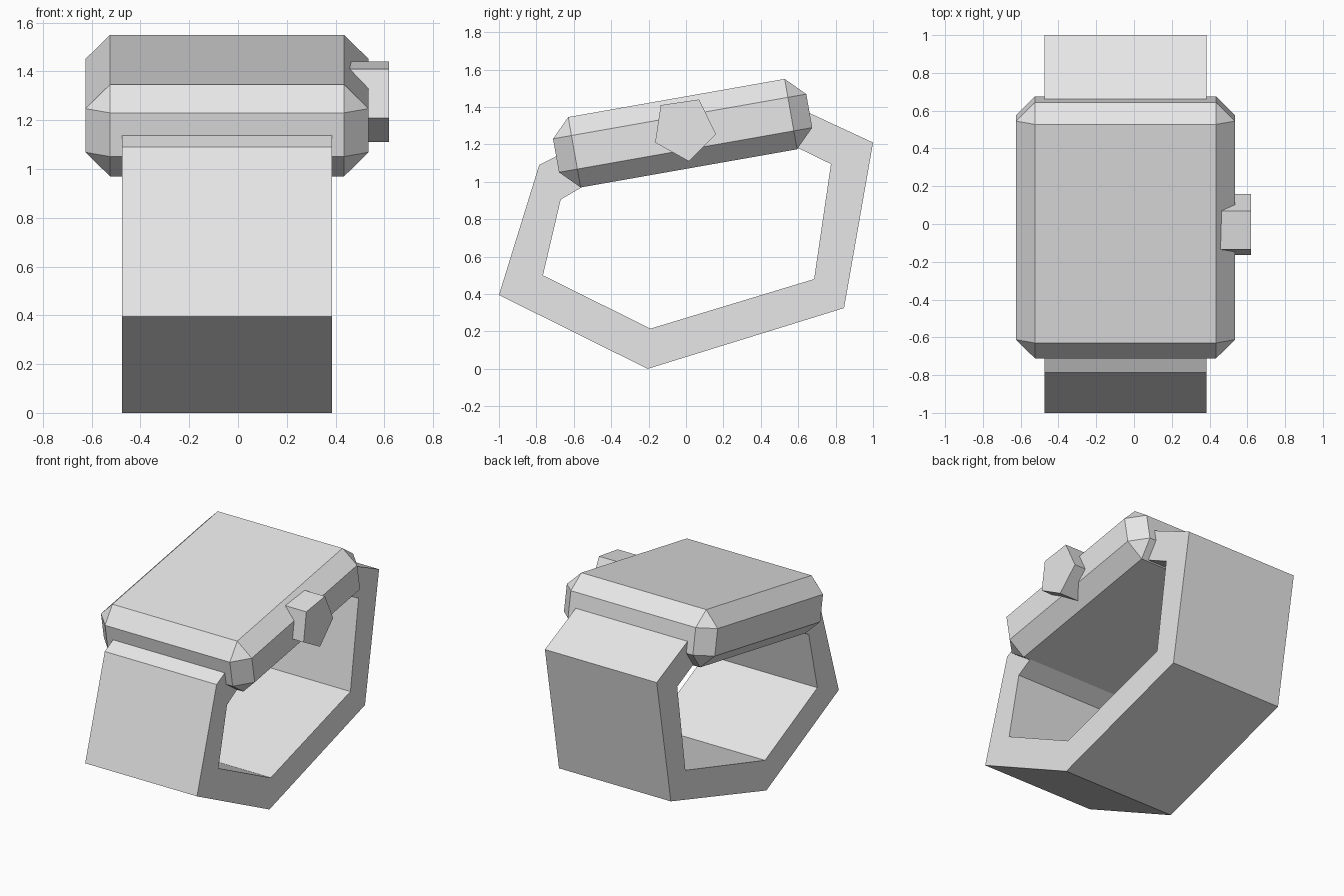
import bpy
import bmesh
from math import radians

cube = bpy.data.objects.get("Cube")
if cube:
    bpy.data.objects.remove(cube, do_unlink=True)

grey = bpy.data.materials.new("light_grey")
grey.use_nodes = True
grey.diffuse_color = (0.8, 0.8, 0.8, 1)
grey.node_tree.nodes["Principled BSDF"].inputs["Base Color"].default_value = (0.8, 0.8, 0.8, 1)


def finish(name, bm):
    bmesh.ops.recalc_face_normals(bm, faces=bm.faces[:])
    mesh = bpy.data.meshes.new(name)
    bm.to_mesh(mesh)
    bm.free()
    mesh.materials.append(grey)
    obj = bpy.data.objects.new(name, mesh)
    bpy.context.collection.objects.link(obj)
    return obj


def prism(name, profile, x0, x1):
    """Extrude a side profile of (y, z) points along x."""
    bm = bmesh.new()
    face = bm.faces.new([bm.verts.new((x0, y, z)) for y, z in profile])
    new = bmesh.ops.extrude_face_region(bm, geom=[face])["geom"]
    verts = [v for v in new if isinstance(v, bmesh.types.BMVert)]
    bmesh.ops.translate(bm, verts=verts, vec=(x1 - x0, 0, 0))
    return finish(name, bm)


# Strap: angular open loop whose ends are hidden in the case
outer = [(-0.6, 1.185), (-0.785, 1.09), (-1, 0.395), (-0.205, 0),
         (0.845, 0.325), (1, 1.21), (0.58, 1.405)]
inner = [(0.54, 1.21), (0.775, 1.095), (0.685, 0.48), (-0.19, 0.215),
         (-0.765, 0.5), (-0.67, 0.905), (-0.5, 1.005)]
prism("strap", outer + inner, -0.475, 0.385)

# Case: tilted box with wide single chamfers
bm = bmesh.new()
bmesh.ops.create_cube(bm, size=1)
bmesh.ops.scale(bm, verts=bm.verts[:], vec=(1.16, 1.375, 0.382))
case = finish("watch_case", bm)
case.location = (-0.045, -0.018, 1.26)
case.rotation_euler.x = radians(10)
bevel = case.modifiers.new("chamfer", "BEVEL")
bevel.width = 0.1
bevel.segments = 1

# Crown: five-sided knob on the left side
crown = [(0.07, 1.44), (0.16, 1.255), (0.015, 1.11), (-0.165, 1.21), (-0.135, 1.41)]
prism("crown", crown, 0.42, 0.62)
